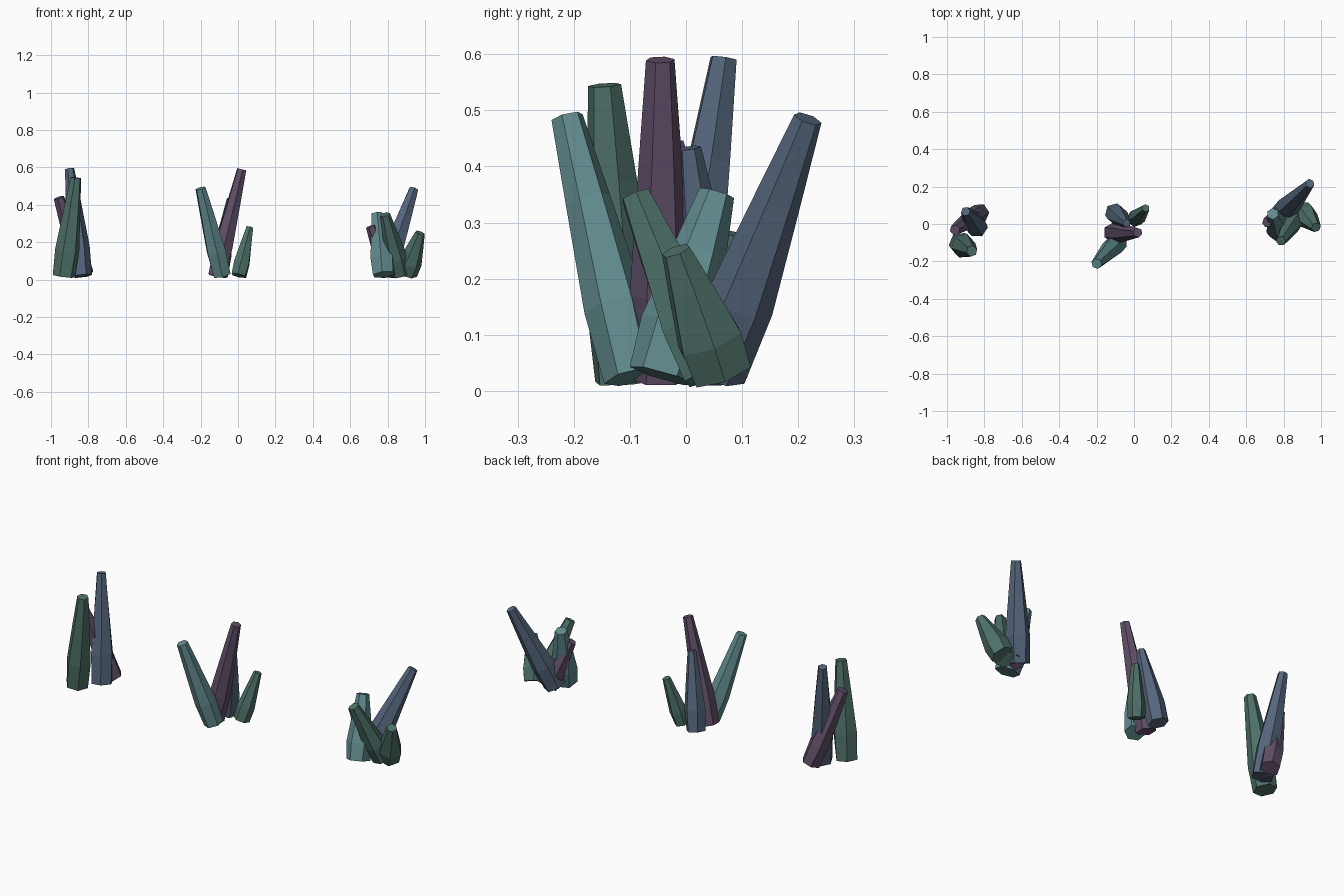
import bpy, bmesh, math
from mathutils import Vector

if "Cube" in bpy.data.objects:
    bpy.data.objects.remove(bpy.data.objects["Cube"])

COLORS = {"teal": (0.12, 0.26, 0.27), "green": (0.075, 0.16, 0.14),
          "purple": (0.12, 0.08, 0.14), "blue": (0.09, 0.13, 0.2)}
MATS = {}
for name, c in COLORS.items():
    MATS[name] = bpy.data.materials.new(name + "_crystal")
    MATS[name].diffuse_color = (*c, 1)


def crystal(name, color, base, top, radius, tip, spin=0, sides=6):
    """Tapered faceted prism with a flat tip, leaning from base to top."""
    tip_point = Vector(top)
    start = Vector((*base, 0.01))
    tilt = (tip_point - start).angle(Vector((0, 0, 1)))
    start.z += radius * 0.85 * math.sin(tilt)      # rest the lowest corner on the ground
    axis = tip_point - start
    rot = axis.to_track_quat('Z', 'Y')
    rings = [(0, 0.93 * radius), (0.27, radius),
             (0.68, 0.45 * radius + 0.55 * tip), (1, tip)]
    bm = bmesh.new()
    loops = []
    for k, (t, r) in enumerate(rings):
        loop = []
        for i in range(sides):
            a = math.radians(spin + 4 * k) + math.tau * i / sides
            loop.append(bm.verts.new(start + axis * t + rot @ Vector((r * math.cos(a), r * math.sin(a), 0))))
        loops.append(loop)
    for lo, hi in zip(loops, loops[1:]):
        for i in range(sides):
            j = (i + 1) % sides
            bm.faces.new((lo[i], lo[j], hi[j], hi[i]))
    bm.faces.new(loops[0][::-1])
    bm.faces.new(loops[-1])
    mesh = bpy.data.meshes.new(name)
    bm.to_mesh(mesh)
    bm.free()
    mesh.materials.append(MATS[color])
    bpy.context.collection.objects.link(bpy.data.objects.new(name, mesh))


# Left cluster
crystal("left_green_crystal", "green", (-0.93, -0.105), (-0.867, -0.145, 0.545), 0.066, 0.030, 10)
crystal("left_blue_crystal", "blue", (-0.838, -0.015), (-0.90, 0.067, 0.593), 0.062, 0.025, 20)
crystal("left_purple_crystal", "purple", (-0.822, 0.06), (-0.958, -0.032, 0.438), 0.055, 0.029, 0)

# Middle cluster
crystal("middle_teal_crystal", "teal", (-0.085, -0.095), (-0.2, -0.212, 0.488), 0.056, 0.029, 15)
crystal("middle_purple_crystal", "purple", (-0.115, -0.045), (0.02, -0.046, 0.59), 0.055, 0.026, 0)
crystal("middle_blue_crystal", "blue", (-0.105, 0.06), (-0.04, 0.005, 0.433), 0.056, 0.022, 25)
crystal("middle_green_crystal", "green", (0.005, 0.025), (0.063, 0.085, 0.28), 0.046, 0.021, 5)

# Right cluster
crystal("right_blue_crystal", "blue", (0.785, 0.05), (0.94, 0.217, 0.485), 0.062, 0.026, 10)
crystal("right_low_green_crystal", "green", (0.90, 0.065), (0.973, -0.018, 0.25), 0.064, 0.027, 20)
crystal("right_teal_crystal", "teal", (0.78, -0.04), (0.742, 0.055, 0.353), 0.068, 0.032, 0)
crystal("right_tall_green_crystal", "green", (0.87, 0.045), (0.785, -0.09, 0.348), 0.058, 0.028, 25)
crystal("right_purple_crystal", "purple", (0.81, 0.06), (0.71, 0.008, 0.285), 0.05, 0.027, 0)

for m in bpy.data.materials:
    if m.users and not m.is_grease_pencil:
        m.use_nodes = True
        m.node_tree.nodes["Principled BSDF"].inputs["Base Color"].default_value = m.diffuse_color
